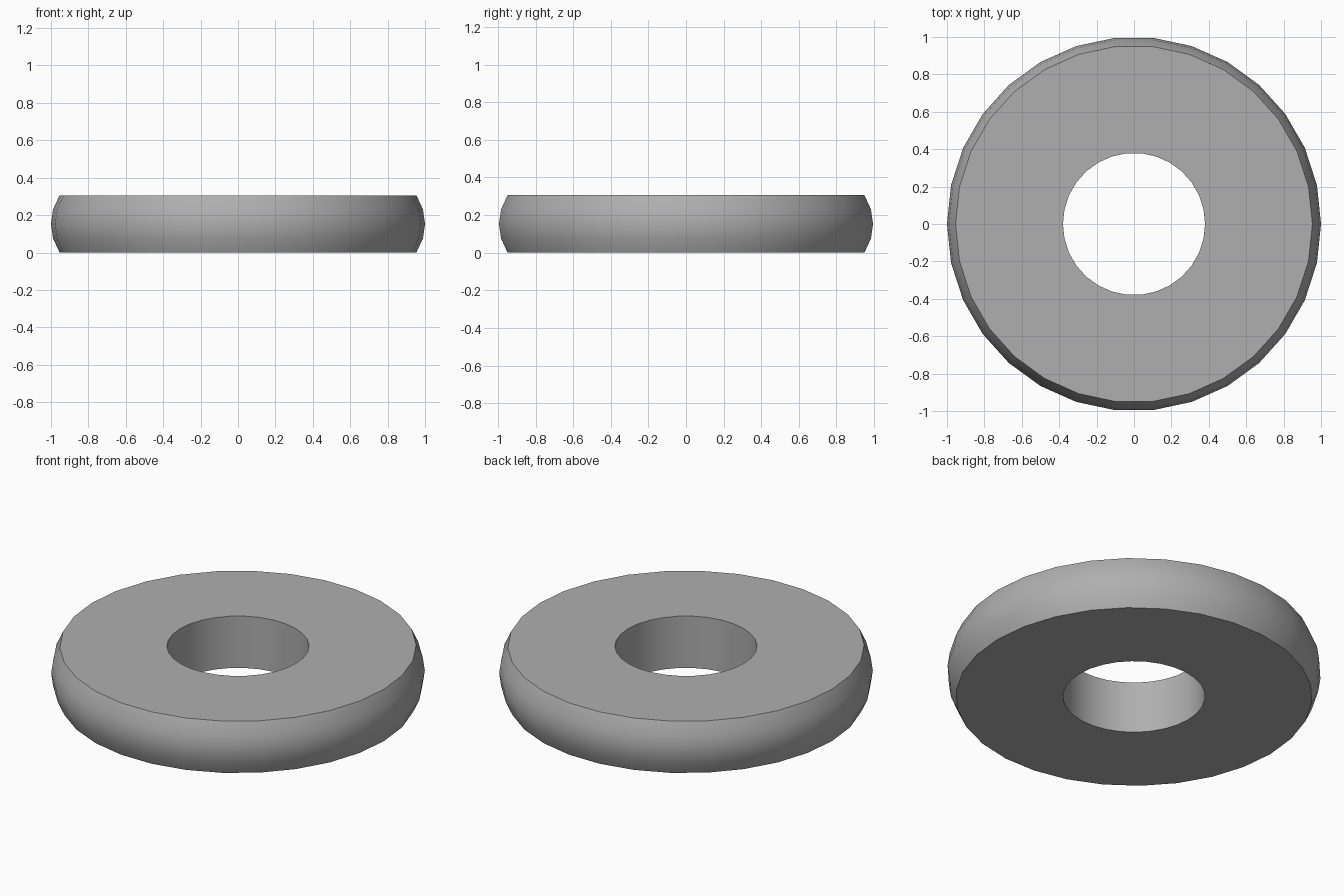
import bpy, bmesh
from math import cos, sin, tau

if "Cube" in bpy.data.objects:
    bpy.data.objects.remove(bpy.data.objects["Cube"])

SIDES = 30
# ring cross-section (radius, z): flat faces, straight bore, bulging rim
profile = [(0.38, 0), (0.954, 0), (0.989, 0.076), (1.0, 0.153),
           (0.989, 0.23), (0.954, 0.306), (0.38, 0.306)]

# spin the cross-section into a closed ring
bm = bmesh.new()
rings = [[bm.verts.new((r * cos(tau * i / SIDES), r * sin(tau * i / SIDES), z))
          for r, z in profile] for i in range(SIDES)]
n = len(profile)
for i in range(SIDES):
    a, b = rings[i], rings[(i + 1) % SIDES]
    for j in range(n):
        k = (j + 1) % n
        bm.faces.new((a[j], b[j], b[k], a[k]))
bmesh.ops.recalc_face_normals(bm, faces=bm.faces)

mesh = bpy.data.meshes.new("ring_disc")
bm.to_mesh(mesh)
bm.free()
ring = bpy.data.objects.new("ring_disc", mesh)
bpy.context.collection.objects.link(ring)

# dark grey finish
grey = bpy.data.materials.new("dark_grey")
grey.diffuse_color = (0.43, 0.43, 0.43, 1)
grey.use_nodes = True
grey.node_tree.nodes["Principled BSDF"].inputs["Base Color"].default_value = grey.diffuse_color
mesh.materials.append(grey)

# smooth rim and bore, sharp edges at the flat faces
bpy.context.view_layer.objects.active = ring
ring.select_set(True)
bpy.ops.object.shade_smooth_by_angle(angle=0.5236)
